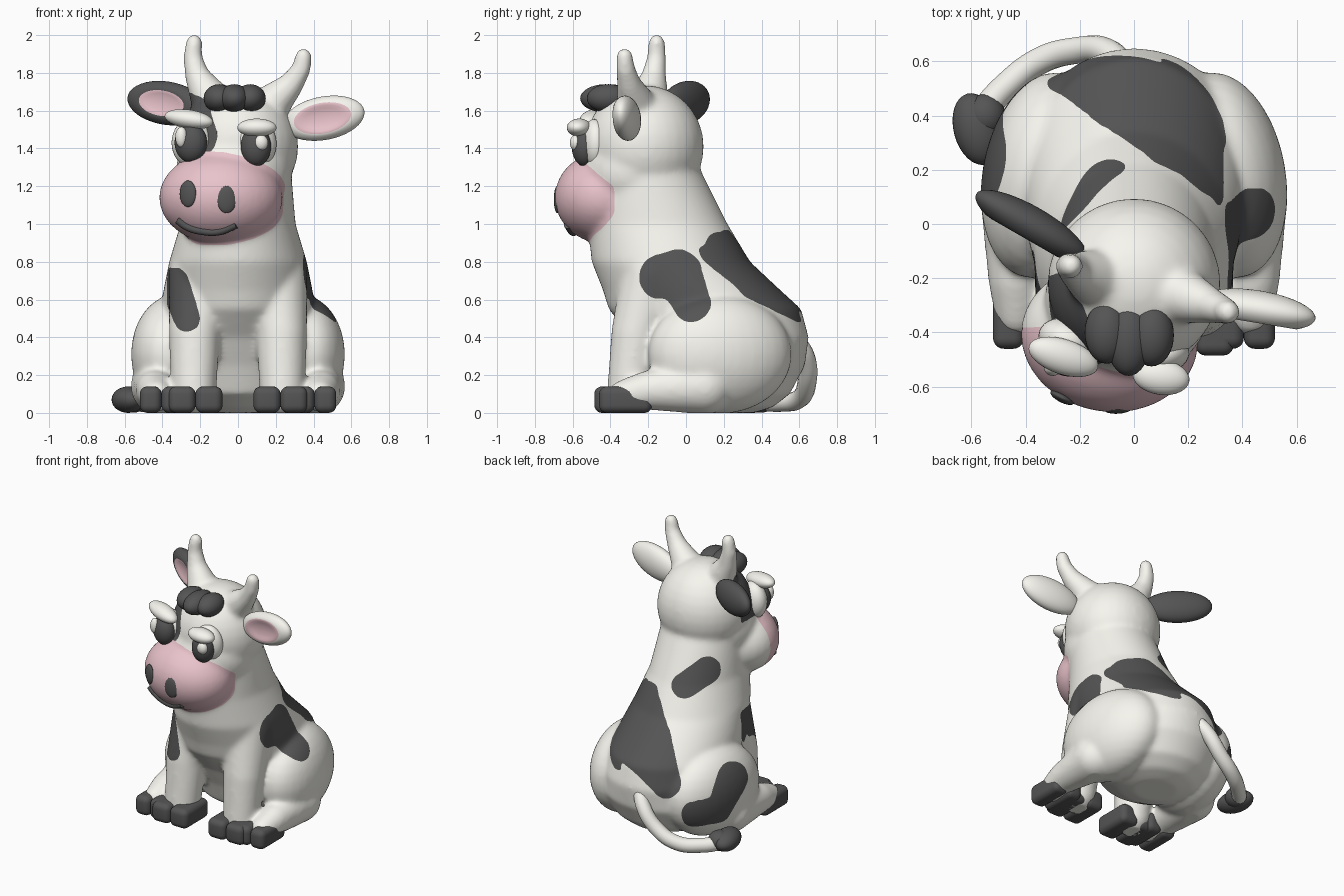
import bpy, bmesh, math
from mathutils import Matrix, Vector, Euler

if "Cube" in bpy.data.objects:
    bpy.data.objects.remove(bpy.data.objects["Cube"])


def material(name, rgb):
    m = bpy.data.materials.new(name)
    m.diffuse_color = (*rgb, 1)
    m.use_nodes = True
    m.node_tree.nodes["Principled BSDF"].inputs["Base Color"].default_value = m.diffuse_color
    return m


WHITE = material("white", (.93, .92, .86))
DARK = material("dark", (.09, .09, .09))
PINK = material("pink", (.82, .55, .60))


def ball(bm, loc, radii, rot=(0, 0, 0), seg=32):
    r = Euler([math.radians(a) for a in rot]).to_matrix()
    m = Matrix.Translation(loc) @ r.to_4x4() @ Matrix.Diagonal((*radii, 1))
    bmesh.ops.create_uvsphere(bm, u_segments=seg, v_segments=seg // 2, radius=1, matrix=m)


def tube(bm, pts):
    # chain of overlapping balls; pts are (x, y, z, radius)
    for a, b in zip(pts, pts[1:]):
        a, b = Vector(a), Vector(b)
        for i in range(9):
            p = a.lerp(b, i / 8)
            ball(bm, p[:3], [p[3]] * 3, seg=20)


def finish(bm, name, *mats):
    me = bpy.data.meshes.new(name)
    bm.to_mesh(me)
    bm.free()
    for m in mats:
        me.materials.append(m)
    me.shade_smooth()
    ob = bpy.data.objects.new(name, me)
    bpy.context.collection.objects.link(ob)
    return ob


def balls(name, mat, specs):
    bm = bmesh.new()
    for s in specs:
        ball(bm, *s)
    return finish(bm, name, mat)


def curve(name, mat, pts, depth):
    cu = bpy.data.curves.new(name, 'CURVE')
    cu.dimensions = '3D'
    cu.bevel_depth, cu.bevel_resolution, cu.use_fill_caps = depth, 5, True
    sp = cu.splines.new('BEZIER')
    sp.bezier_points.add(len(pts) - 1)
    for bp, p in zip(sp.bezier_points, pts):
        bp.co = p
        bp.handle_left_type = bp.handle_right_type = 'AUTO'
    cu.materials.append(mat)
    bpy.context.collection.objects.link(bpy.data.objects.new(name, cu))


# Torso: stacked ellipses (z, centre y, half width, half depth)
RINGS = [(0, .22, .15, .14), (.03, .22, .26, .24), (.1, .2, .37, .35), (.25, .21, .44, .42),
         (.4, .18, .43, .47), (.55, .1, .41, .51), (.65, .03, .395, .47), (.8, -.08, .365, .42),
         (1.0, -.15, .305, .37), (1.3, -.22, .28, .29)]
body = bmesh.new()
prev = None
for z, yc, rx, ry in RINGS:
    ring = [body.verts.new((rx * math.cos(t), yc + ry * math.sin(t), z))
            for t in [i * math.tau / 48 for i in range(48)]]
    if prev:
        for i in range(48):
            j = (i + 1) % 48
            body.faces.new((prev[i], prev[j], ring[j], ring[i]))
    else:
        body.faces.new(ring[::-1])
    prev = ring
body.faces.new(prev)

# Head, muzzle, legs and horns blended into the torso
MC, MR = Vector((-.09, -.42, 1.14)), Vector((.33, .275, .248))
ball(body, (0, -.22, 1.41), (.32, .315, .325))
ball(body, (-.02, -.28, 1.28), (.31, .29, .27))
ball(body, MC, MR, (0, 0, -8))
for s in (-1, 1):
    ball(body, (s * .335, .18, .31), (.225, .385, .315), (0, 0, s * 10))
    tube(body, [(s * .42, .1, .14, .15), (s * .435, -.2, .12, .105), (s * .43, -.33, .09, .085)])
    tube(body, [(s * .19, -.17, .72, .18), (s * .23, -.26, .42, .138), (s * .235, -.3, .1, .121)])
tube(body, [(-.14, -.2, 1.65, .11), (-.215, -.17, 1.78, .067), (-.24, -.155, 1.88, .052), (-.232, -.155, 1.96, .046)])
tube(body, [(.16, -.26, 1.62, .11), (.28, -.3, 1.735, .067), (.335, -.32, 1.82, .052), (.347, -.325, 1.887, .046)])
cage = finish(body, "body_cage")
rm = cage.modifiers.new("remesh", 'REMESH')
rm.mode, rm.voxel_size = 'VOXEL', .0125
sm = cage.modifiers.new("smooth", 'SMOOTH')
sm.factor, sm.iterations = .5, 24
me = bpy.data.meshes.new_from_object(cage.evaluated_get(bpy.context.evaluated_depsgraph_get()))
bpy.data.objects.remove(cage)

# Spots: each is a chain of circles (u, v, radius) projected along a view direction
X, Y, Z = Vector((1, 0, 0)), Vector((0, 1, 0)), Vector((0, 0, 1))
FRONT, SIDE = (X, Z, -Y), (Y, Z, X)
REAR = (Vector((-.77, -.64, 0)), Vector((.27, -.32, .91)), Vector((-.58, .70, .42)))
SPOTS = [
    (REAR, [(-.26, .8, .06), (-.31, .45, .19), (-.18, .18, .1)]),
    (REAR, [(-.03, .82, .085), (.13, .92, .09)]),
    (REAR, [(0, -.03, .085), (.17, -.01, .085), (.27, .2, .11)]),
    (SIDE, [(.18, .88, .08), (.36, .68, .08), (.6, .52, .04)]),
    (SIDE, [(-.13, .72, .12), (-.04, .74, .125), (.03, .58, .1)]),
    (FRONT, [(-.34, .69, .08), (-.27, .5, .07)]),
    (FRONT, [(-.24, 1.47, .13), (-.26, 1.57, .12)]),
]


def inside(p, chain):
    for a, b in zip(chain, chain[1:]):
        a2, d = Vector(a[:2]), Vector(b[:2]) - Vector(a[:2])
        t = min(1, max(0, (p - a2).dot(d) / d.length_squared))
        if (p - a2 - d * t).length < a[2] + (b[2] - a[2]) * t:
            return True
    return False


def allowed(c, view, chain):
    if view is REAR:
        return c.z < 1.2 and c.y > -.12 and c.x < .33
    if view is SIDE:
        return c.z < 1.2 and c.x > .1
    return (c.z > 1.2) == (chain[0][1] > 1.2) and c.y < -.1


def colour(c, n):
    q = c - MC
    if c.y < -.38 and sum((q[i] / MR[i]) ** 2 for i in range(3)) < 1.13:
        return 2
    for view, chain in SPOTS:
        u, v, d = view
        if allowed(c, view, chain) and n.dot(d) > -.1 and inside(Vector((c.dot(u), c.dot(v))), chain):
            return 1
    return 0


bm = bmesh.new()
bm.from_mesh(me)
bm.normal_update()
for f in bm.faces:
    f.material_index = colour(f.calc_center_median(), f.normal)
near = {}
for e in bm.edges:
    if len({f.material_index for f in e.link_faces}) > 1:
        for v in e.verts:
            near.setdefault(v, []).append(e.other_vert(v))
for _ in range(6):  # even out the colour borders
    new = {v: v.co * .5 + sum((w.co for w in ws), Vector()) / len(ws) * .5 for v, ws in near.items()}
    for v, co in new.items():
        v.co = co
for v in bm.verts:
    v.co.z = max(0, v.co.z)
finish(bm, "body", WHITE, DARK, PINK)

# Cloven hooves
bm = bmesh.new()
for s in (-1, 1):
    for x, front, w in ((.225, -.485, .143), (.405, -.46, .115)):
        for side in (-1, 1):
            m = Matrix.Translation((s * x + side * w * .5, front + .14, .07)) @ Matrix.Diagonal((w, .28, .14, 1))
            bmesh.ops.create_cube(bm, size=1, matrix=m)
bv = finish(bm, "hooves", DARK).modifiers.new("round", 'BEVEL')
bv.width, bv.segments = .04, 5


# Dished ears with pink inside
def ear(name, mats, base, tip, radii, rim):
    base, tip = Vector(base), Vector(tip)
    x = (tip - base).normalized()
    y = Vector((-x.y, x.x, 0)).normalized() * (1 if x.x > 0 else -1)
    bm = bmesh.new()
    ball(bm, (0, 0, 0), (1, 1, 1), (90, 0, 0), 40)
    for f in bm.faces:
        f.material_index = int(f.calc_center_median().y < -rim)
    for v in bm.verts:
        if v.co.y < -rim:
            v.co.y = -2 * rim - v.co.y
    rot = Matrix((x, y, x.cross(y))).transposed().to_4x4()
    bm.transform(Matrix.Translation((base + tip) / 2) @ rot @ Matrix.Diagonal((*radii, 1)))
    bmesh.ops.recalc_face_normals(bm, faces=bm.faces)
    finish(bm, name, *mats)


ear("dark_ear", (DARK, PINK), (-.18, -.12, 1.61), (-.58, .11, 1.67), (.235, .07, .115), .78)
ear("white_ear", (WHITE, PINK), (.24, -.28, 1.52), (.67, -.35, 1.60), (.22, .07, .115), .75)

# Forelock
balls("forelock", DARK, [((x, y, 1.665), (.082, r, .075)) for x, y, r in
                         ((-.1, -.4, .115), (-.02, -.425, .135), (.065, -.41, .115))])

# Eyes
balls("eye_whites", WHITE, [((.1, -.485, 1.425), (.105, .07, .13), (0, 0, 10)),
                            ((-.245, -.43, 1.43), (.11, .08, .13), (0, 0, -20))])
balls("pupils", DARK, [((.095, -.535, 1.41), (.08, .07, .105)), ((-.25, -.49, 1.43), (.088, .07, .105), (0, 0, -20))])
balls("eye_highlights", WHITE, [((.122, -.585, 1.43), (.038, .03, .042)), ((-.3, -.53, 1.46), (.032, .03, .055))])
balls("eyelids", WHITE, [((.1, -.565, 1.51), (.105, .065, .048), (0, 0, -8)),
                         ((-.26, -.49, 1.555), (.135, .065, .05), (0, 8, -18))])


# Nostrils and mouth sit on the muzzle surface
def on_muzzle(x, z, sink):
    r = 1 - ((x - MC.x) / MR.x) ** 2 - ((z - MC.z) / MR.z) ** 2
    return (x, MC.y - MR.y * math.sqrt(max(r, 0)) + sink, z)


balls("nostrils", DARK, [(on_muzzle(-.265, 1.16, .012), (.048, .018, .07), (0, 0, -27)),
                         (on_muzzle(-.06, 1.13, .012), (.052, .018, .072), (0, 0, 3))])
curve("mouth", DARK, [on_muzzle(x, z, .006) for x, z in
                      ((-.32, 1.02), (-.27, .985), (-.18, .96), (-.1, .96), (-.01, .995))], .02)

# Tail and its tuft
curve("tail", WHITE, [(-.03, .57, .4), (-.1, .635, .29), (-.21, .64, .16), (-.35, .6, .075), (-.48, .5, .055),
                      (-.57, .4, .06)], .05)
balls("tail_tuft", DARK, [((-.58, .35, .07), (.085, .135, .07), (0, 0, 15)), ((-.55, .4, .072), (.075, .08, .07))])
